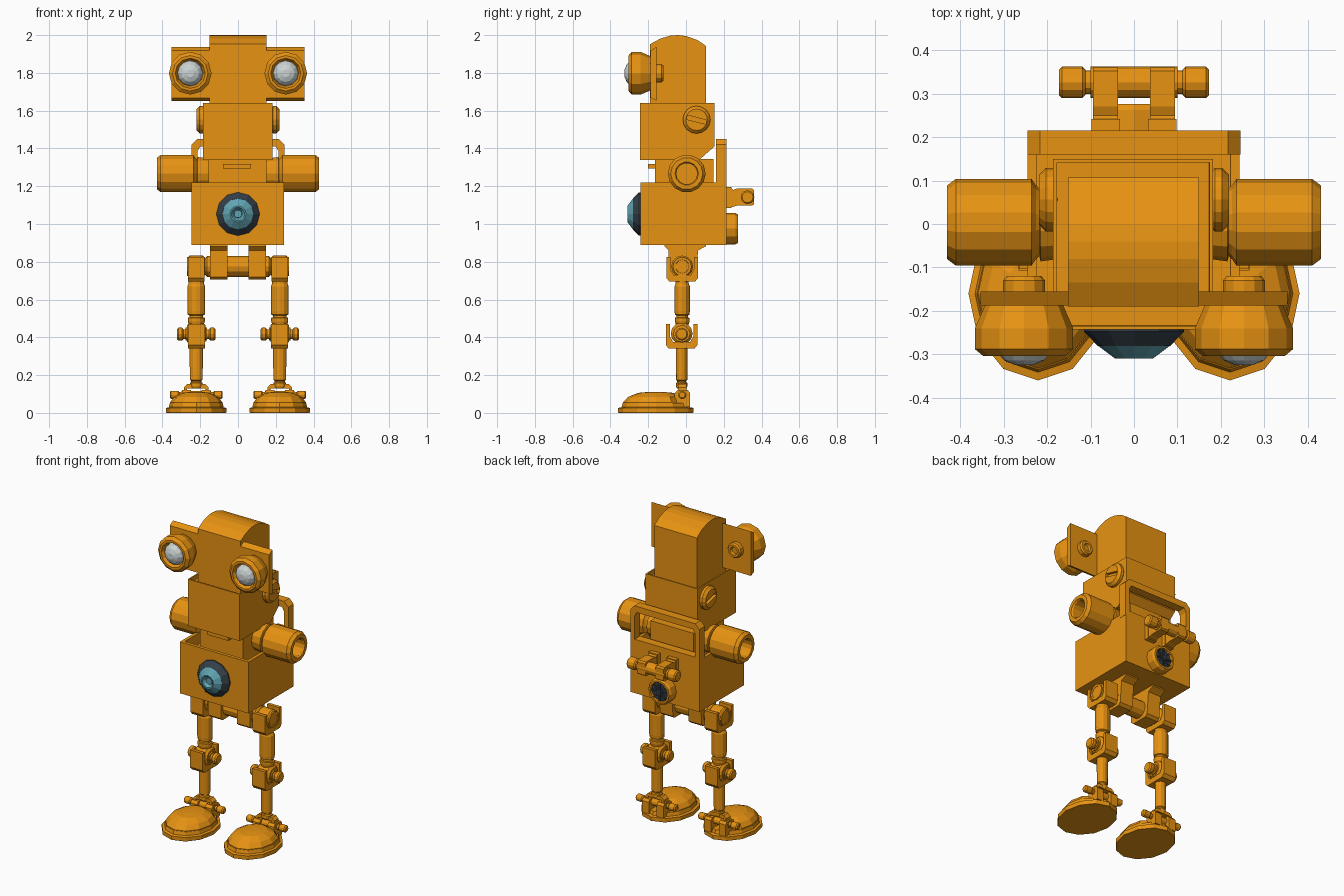
import bpy, bmesh
from math import cos, sin, pi

if "Cube" in bpy.data.objects:
    bpy.data.objects.remove(bpy.data.objects["Cube"])


def material(name, rgb):
    m = bpy.data.materials.new(name)
    m.diffuse_color = (*rgb, 1)
    m.use_nodes = True
    m.node_tree.nodes["Principled BSDF"].inputs["Base Color"].default_value = m.diffuse_color
    return m


ORANGE = material("orange_paint", (0.80, 0.29, 0.006))
DARK = material("dark_slate", (0.035, 0.05, 0.065))
TEAL = material("teal_glass", (0.12, 0.38, 0.45))
PALE = material("pale_lens", (0.60, 0.65, 0.65))


def finish(name, bm, mat):
    bmesh.ops.remove_doubles(bm, verts=bm.verts, dist=1e-5)
    bmesh.ops.recalc_face_normals(bm, faces=bm.faces)
    me = bpy.data.meshes.new(name)
    bm.to_mesh(me)
    bm.free()
    me.materials.append(mat)
    ob = bpy.data.objects.new(name, me)
    bpy.context.collection.objects.link(ob)
    return ob


def prism(name, pts, a, b, axis='x', mat=ORANGE, recess=None):
    """Extrude an outline from a to b; outline is yz for axis x, xz for axis y."""
    bm = bmesh.new()
    place = (lambda p, t: (t, p[0], p[1])) if axis == 'x' else (lambda p, t: (p[0], t, p[1]))
    f = bm.faces.new([bm.verts.new(place(p, a)) for p in pts])
    g = bm.faces.new([bm.verts.new(place(p, b)) for p in reversed(pts)])
    n = len(pts)
    va, vb = list(f.verts), list(reversed(g.verts))
    for i in range(n):
        bm.faces.new((va[i], va[(i + 1) % n], vb[(i + 1) % n], vb[i]))
    if recess:  # sunken top face with a rim
        bmesh.ops.recalc_face_normals(bm, faces=bm.faces)
        top = max(bm.faces, key=lambda q: q.calc_center_median().z)
        bmesh.ops.inset_individual(bm, faces=[top], thickness=recess[0])
        bmesh.ops.inset_individual(bm, faces=[top], thickness=0.0005, depth=-recess[1])
    return finish(name, bm, mat)


def box(name, x0, x1, y0, y1, z0, z1, mat=ORANGE, recess=None):
    return prism(name, [(y0, z0), (y1, z0), (y1, z1), (y0, z1)], x0, x1, 'x', mat, recess)


def lathe(name, prof, axis, loc, mat=ORANGE, n=12, flip=1, sx=1, sy=1):
    """Turn (radius, offset) pairs about an axis."""
    bm = bmesh.new()
    rings = []
    for r, t in prof:
        ring = []
        for i in range(n):
            a = 2 * pi * i / n
            u, v, w = r * cos(a), r * sin(a), t * flip
            p = {'x': (w, u, v), 'y': (u, w, v), 'z': (u * sx, v * sy, w)}[axis]
            ring.append(bm.verts.new([p[k] + loc[k] for k in range(3)]))
        rings.append(ring)
    for A, B in zip(rings, rings[1:]):
        for i in range(n):
            bm.faces.new((A[i], A[(i + 1) % n], B[(i + 1) % n], B[i]))
    for ring in (rings[0], rings[-1]):
        bm.faces.new(ring)
    return finish(name, bm, mat)


def rod(name, r, a, b, axis, loc, c=0.008, **k):
    """Cylinder with chamfered ends."""
    return lathe(name, [(r - c, a), (r, a + c), (r, b - c), (r - c, b)], axis, loc, **k)


def knob_pin(name, r, half, knob, loc):
    """Cross pin with a grooved knob at either end."""
    c, g = 0.007, r * 0.75
    side = [(r - c, half), (r, half - c), (r, knob + c), (r - c, knob), (g, knob), (g, knob - .012), (r, knob - .012)]
    return lathe(name, [(q, -t) for q, t in side] + [(q, t) for q, t in reversed(side)], 'x', loc)


def yoke(name, cx, cy, cz, half):
    """U-shaped cradle holding a joint barrel."""
    pts = [(-.084, .05), (-.084, -.06), (-.068, -.08), (.068, -.08), (.084, -.06), (.084, .05),
           (.062, .05), (.062, -.015), (.045, -.045), (-.045, -.045), (-.062, -.015), (-.062, .05)]
    prism(name + "_cradle", [(cy + y, cz + z) for y, z in pts], cx - half, cx + half)
    rod(name + "_barrel", .058, -half - .004, half + .004, 'x', (cx, cy, cz), .014)


# Head with arched crown
prism("head", [(-.19, 1.6), (.107, 1.6), (.107, 1.942), (.06, 1.974), (0, 1.995), (-.04, 2.0),
               (-.08, 1.998), (-.135, 1.982), (-.19, 1.952)], -.152, .15)

# Neck block with rim and undercut back, throat column and throat handle
prism("neck_block", [(-.243, 1.34), (.07, 1.34), (.15, 1.41), (.15, 1.64), (-.243, 1.64)],
      -.186, .182, recess=(.012, .025))
box("throat_column", -.155, .15, -.165, .145, 1.12, 1.345)
box("throat_handle", -.08, .07, -.2, -.18, 1.295, 1.318)
for x in (-.08, .05):
    box("throat_handle_post", x, x + .02, -.19, -.16, 1.295, 1.318)

# Torso tub
box("torso", -.245, .243, -.24, .215, .89, 1.22, recess=(.03, .07))

for s, side in ((-1, "left"), (1, "right")):
    # Eye panels and eye pods
    ex = .253 * s
    prism(side + "_eye_panel", [(-.188, 1.668), (-.155, 1.652), (-.155, 1.938), (-.188, 1.918)],
          .14 * s, .353 * s)
    lathe(side + "_eye_pod", [(.02, -.135), (.025, -.12), (.04, -.12), (.048, -.13), (.048, -.16), (.09, -.187),
                              (.113, -.24), (.113, -.288), (.094, -.304), (.08, -.304), (.068, -.278)],
          'y', (ex, 0, 1.798))
    lathe(side + "_eye_lens", [(.068, -.275), (.062, -.296), (.046, -.314), (.02, -.325)], 'y',
          (ex, 0, 1.798), PALE)

    # Slotted neck screws
    screw = rod(side + "_neck_screw", .073, .17, .219, 'x', (0, .056, 1.552), .016, flip=s, n=16)
    cutter = box("slot_cutter", -.02, .02, -.052, .052, -.011, .011)
    cutter.location, cutter.rotation_euler = (.222 * s, .056, 1.552), (-.25, 0, 0)
    cutter.hide_render = True
    mod = screw.modifiers.new("slot", 'BOOLEAN')
    mod.operation, mod.object, mod.solver = 'DIFFERENCE', cutter, 'EXACT'
    bpy.context.view_layer.objects.active = screw
    bpy.ops.object.modifier_apply(modifier=mod.name)
    bpy.data.objects.remove(cutter)

    # Arm stubs with hollow ends
    lathe(side + "_arm_stub", [(.08, .14), (.09, .215), (.078, .218), (.085, .226), (.1, .236), (.1, .41), (.085, .43),
                               (.062, .43), (.056, .42), (.056, .33)], 'x', (0, .004, 1.267), n=14, flip=s)

    # Hip hanger and hip joint
    prism(side + "_hip_hanger", [(-.115, .895), (-.115, .882), (-.092, .86), (-.092, .72), (-.075, .705),
                                 (.035, .705), (.052, .72), (.064, .86), (.105, .882), (.105, .895)],
          .056 * s, .148 * s)
    lx, ly = .221 * s, -.02
    yoke(side + "_hip", lx, ly, .775, .044)
    lathe(side + "_hip_cap", [(.05, .04), (.05, .05), (.036, .05), (.03, .03)], 'x', (lx, ly, .775), flip=s)

    # Upper leg, knee, lower leg
    lathe(side + "_upper_leg", [(.034, .45), (.045, .485), (.045, .503), (.036, .506), (.036, .516), (.045, .52), (.047, .54),
                                (.047, .67), (.04, .685), (.04, .72)], 'z', (lx, ly, 0), sy=.86)
    yoke(side + "_knee", lx, -.023, .42, .045)
    knob_pin(side + "_knee_pin", .034, .102, .068, (lx, -.023, .417))
    lathe(side + "_lower_leg", [(.028, .13), (.034, .14), (.034, .158), (.027, .163), (.027, .17), (.034, .175),
                                (.035, .33), (.035, .37)], 'z', (lx, -.023, 0), sy=.88)

    # Ankle: fork, pin and foot lugs
    fork = [(-.066, .08), (-.066, .135), (-.048, .152), (.048, .152), (.066, .135), (.066, .08),
            (.048, .08), (.048, .13), (-.048, .13), (-.048, .08)]
    prism(side + "_ankle_fork", [(lx + x, z) for x, z in fork], -.042, .002, 'y')
    knob_pin(side + "_ankle_pin", .022, .14, .09, (lx, -.02, .095))
    for d in (-.076, .028):
        prism(side + "_ankle_lug", [(-.06, .03), (.022, .03), (.022, .105), (.01, .12), (-.045, .12), (-.06, .105)],
              lx + d, lx + d + .048)

    # Foot: sole plate and domed toe cap cut flat at the heel
    lathe(side + "_foot_sole", [(.158, 0), (.16, .004), (.16, .026), (.145, .03), (.14, .052)], 'z',
          (lx, -.16, 0), sy=1.25)
    toe = lathe(side + "_toe_cap", [(.138, .03), (.138, .056), (.118, .084), (.075, .106), (.03, .111)], 'z',
                (lx, -.16, 0), sy=1.25)
    for v in toe.data.vertices:
        v.co.y = min(v.co.y, -.045)

# Hip cross bar
rod("hip_bar", .055, -.175, .175, 'x', (0, -.02, .775), .012)

# Chest lamp
lathe("chest_lamp_rim", [(.115, -.23), (.115, -.248), (.083, -.281), (.07, -.27)], 'y', (0, 0, 1.053), DARK)
lathe("chest_lamp_glass", [(.083, -.27), (.083, -.28), (.043, -.31), (.036, -.309), (.022, -.288), (.02, -.294)],
      'y', (0, 0, 1.053), TEAL)

# Back roll frame
prism("back_frame_top", [(-.245, 1.385), (-.245, 1.42), (-.216, 1.45), (.216, 1.45), (.245, 1.42), (.245, 1.385),
                         (.215, 1.385), (.2, 1.41), (-.2, 1.41), (-.215, 1.385)], .16, .215, 'y')
for s in (-1, 1):
    box("back_frame_post", .215 * s, .245 * s, .16, .215, 1.2, 1.385)
box("back_frame_base", -.24, .24, .16, .215, 1.19, 1.235)

# Back hinge with cross bar
for s in (-1, 1):
    prism("back_hinge_arm", [(.21, 1.19), (.24, 1.19), (.25, 1.18), (.27, 1.188), (.352, 1.188), (.36, 1.178),
                             (.36, 1.105), (.35, 1.097), (.27, 1.097), (.245, 1.09), (.21, 1.09)],
          .037 * s, .094 * s)
    box("back_hinge_foot", .032 * s, .098 * s, .21, .242, 1.085, 1.195)
knob_pin("back_hinge_bar", .036, .173, .112, (0, .326, 1.142))

# Back vent with dark fan grille
lathe("back_vent", [(.083, .2), (.083, .262), (.074, .276), (.062, .276), (.06, .255)], 'y', (0, 0, .975))
lathe("vent_grille", [(.061, .25), (.06, .262)], 'y', (0, 0, .975), DARK)
lathe("vent_hub", [(.016, .255), (.014, .276)], 'y', (0, 0, .975), DARK)
for i in range(4):
    blade = box("vent_blade", -.058, .058, .255, .271, -.005, .005, DARK)
    blade.location, blade.rotation_euler = (0, 0, .975), (0, i * pi / 4, 0)
